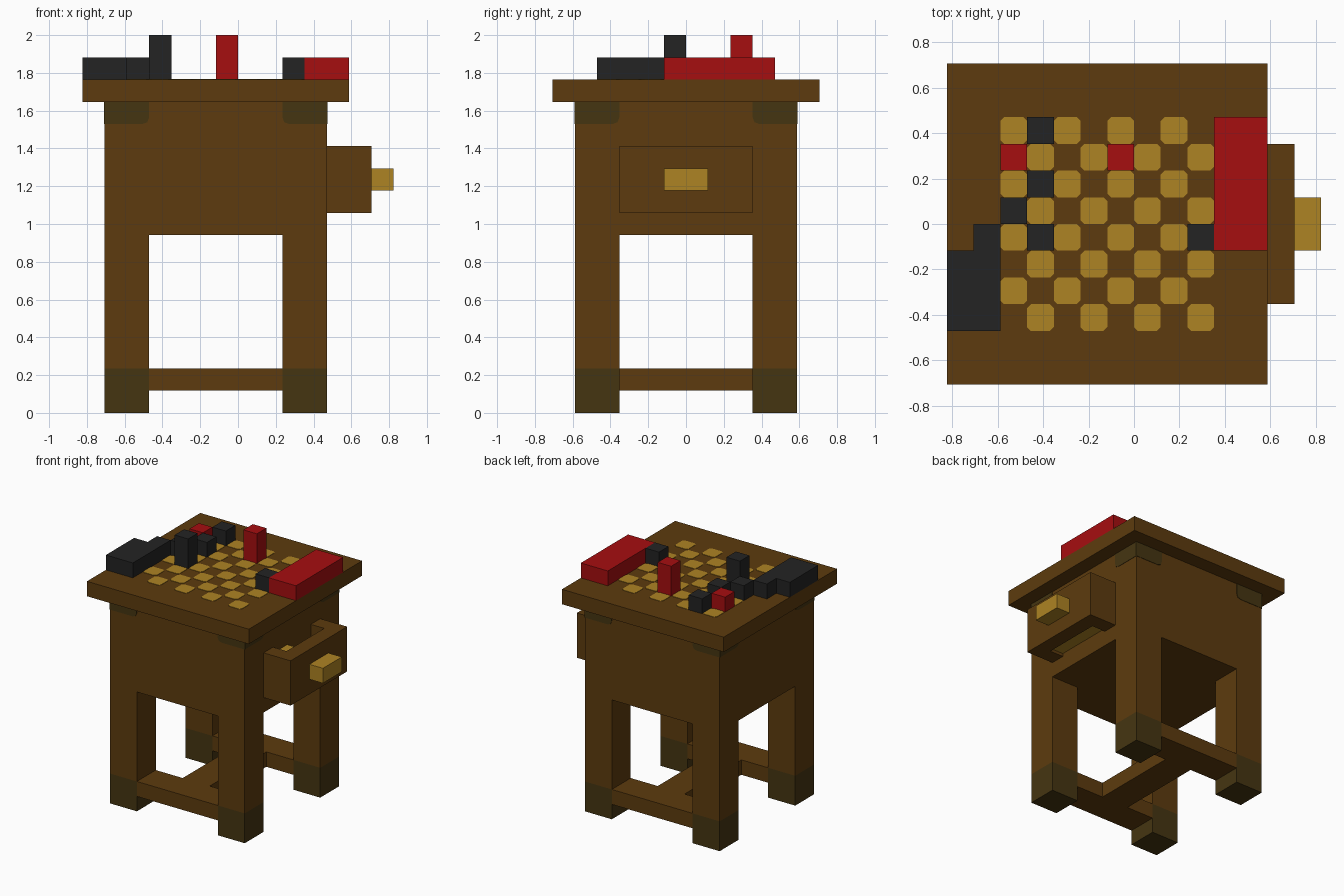
import bpy, bmesh

if "Cube" in bpy.data.objects:
    bpy.data.objects.remove(bpy.data.objects["Cube"])

U = 2 / 17                      # one block unit; the table is 17 blocks tall
OX, OY = -7 * U, -6 * U         # block grid origin


def material(name, rgb):
    m = bpy.data.materials.new(name)
    lin = [(c / 255 / 12.92) if c < 11 else ((c / 255 + 0.055) / 1.055) ** 2.4 for c in rgb]
    m.diffuse_color = (*lin, 1)
    m.use_nodes = True
    m.node_tree.nodes["Principled BSDF"].inputs["Base Color"].default_value = m.diffuse_color
    return m


WOOD = material("brown wood", (93, 59, 14))
GOLD = material("pale gold wood", (174, 131, 35))
OLIVE = material("dark olive trim", (69, 53, 17))
RED = material("red", (166, 14, 16))
BLACK = material("black", (35, 35, 35))


def finish(bm, name, mat):
    bmesh.ops.recalc_face_normals(bm, faces=bm.faces)
    me = bpy.data.meshes.new(name)
    bm.to_mesh(me)
    bm.free()
    me.materials.append(mat)
    ob = bpy.data.objects.new(name, me)
    bpy.context.collection.objects.link(ob)
    return ob


def blocks(name, mat, *boxes):
    """Join axis-aligned boxes given as (x0, x1, y0, y1, z0, z1) in block units."""
    bm = bmesh.new()
    for x0, x1, y0, y1, z0, z1 in boxes:
        for v in bmesh.ops.create_cube(bm, size=1)["verts"]:
            v.co = (OX + U * (x1 if v.co.x > 0 else x0),
                    OY + U * (y1 if v.co.y > 0 else y0),
                    U * (z1 if v.co.z > 0 else z0))
    return finish(bm, name, mat)


def add_plate(bm, points, offset):
    """Thin prism: polygon points in block units, extruded by offset."""
    verts = [bm.verts.new((OX + U * x, OY + U * y, U * z)) for x, y, z in points]
    face = bm.faces.new(verts)
    new = bmesh.ops.extrude_face_region(bm, geom=[face], use_keep_orig=True)["geom"]
    bmesh.ops.translate(bm, vec=offset, verts=[g for g in new if isinstance(g, bmesh.types.BMVert)])


# Frame: top slab, cabinet body, H-shaped stretcher
blocks("table_top", WOOD, (0, 12, 0, 12, 14, 15))
blocks("cabinet_body", WOOD, (1, 11, 1, 11, 8, 14))
blocks("stretcher", WOOD, (3, 9, 1, 3, 1, 2), (3, 9, 9, 11, 1, 2), (5, 7, 3, 9, 1, 2))

# Legs and feet
corners = [(1, 1), (9, 1), (1, 9), (9, 9)]
for n, (x, y) in enumerate(corners):
    blocks(f"leg_{n + 1}", WOOD, (x, x + 2, y, y + 2, 2, 8))
    blocks(f"foot_{n + 1}", OLIVE, (x, x + 2, y, y + 2, 0, 2))

# Corner trim under the top, with a softened inner lower corner
bm = bmesh.new()
T = 0.003
for edge, s in ((1, 1), (11, -1)):
    shape = [(edge, 14), (edge, 13), (edge + 1.7 * s, 13), (edge + 1.92 * s, 13.08),
             (edge + 2 * s, 13.3), (edge + 2 * s, 14)]
    for side, d in ((1, -T), (11, T)):
        add_plate(bm, [(a, side, z) for a, z in shape], (0, d, 0))
        add_plate(bm, [(side, a, z) for a, z in shape], (d, 0, 0))
finish(bm, "corner_trim", OLIVE)

# Open drawer with floor, contents and handle
blocks("drawer", WOOD, (12, 13, 3, 9, 9, 12), (11, 12, 3, 4, 9, 12), (11, 12, 8, 9, 9, 12))
blocks("drawer_floor", GOLD, (11, 12, 4, 8, 9.2, 10))
blocks("drawer_contents", GOLD, (11, 12, 4, 5.5, 10, 11.6))
blocks("drawer_handle", GOLD, (13, 14, 5, 7, 10, 11))

# Checkerboard squares with clipped corners
bm = bmesh.new()
c = 0.14
for i in range(2, 10):
    for j in range(2, 10):
        if (i + j) % 2:
            outline = [(c, 0), (1 - c, 0), (1, c), (1, 1 - c), (1 - c, 1), (c, 1), (0, 1 - c), (0, c)]
            add_plate(bm, [(i + a, j + b, 15) for a, b in outline], (0, 0, T))
finish(bm, "board_squares", GOLD)

# Playing pieces: column, row, height
for name, mat, pieces in (
        ("black_piece", BLACK, [(3, 9, 1), (3, 7, 1), (2, 6, 1), (3, 5, 2), (9, 5, 1)]),
        ("red_piece", RED, [(2, 8, 1), (6, 8, 2)])):
    for n, (i, j, h) in enumerate(pieces):
        blocks(f"{name}_{n + 1}", mat, (i, i + 1, j, j + 1, 15, 15 + h))

# Captured pieces stacked beside the board
blocks("red_side_stack", RED, (10, 12, 5, 10, 15, 16))
blocks("black_side_stack", BLACK, (0, 2, 2, 5, 15, 16), (1, 2, 5, 6, 15, 16))
